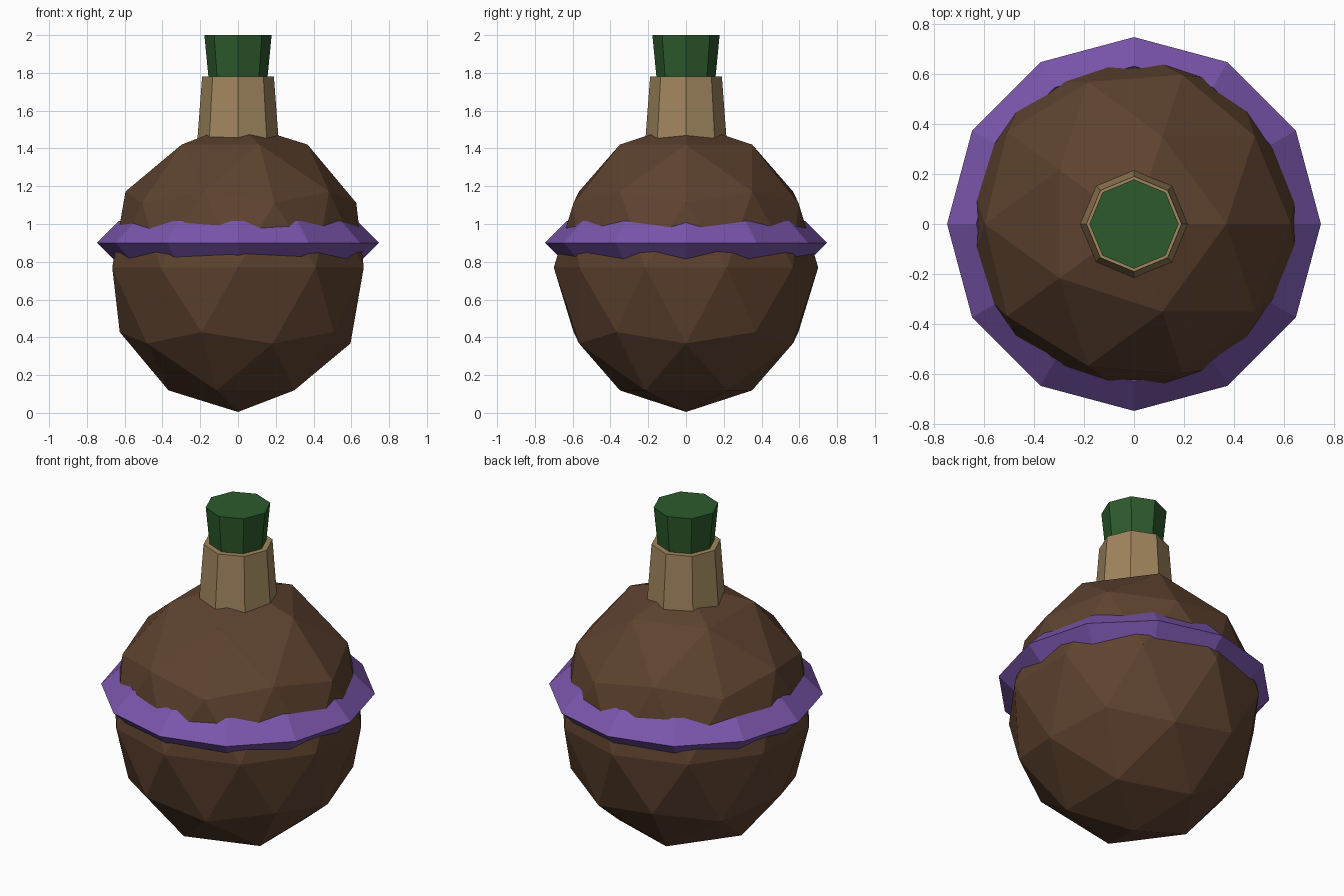
import bpy
import bmesh
import math
from mathutils import Vector

if "Cube" in bpy.data.objects:
    bpy.data.objects.remove(bpy.data.objects["Cube"])


def linear(c):
    c /= 255
    return c / 12.92 if c <= 0.04045 else ((c + 0.055) / 1.055) ** 2.4


def material(name, rgb):
    m = bpy.data.materials.new(name)
    m.diffuse_color = (*[linear(c) for c in rgb], 1)
    m.use_nodes = True
    m.node_tree.nodes["Principled BSDF"].inputs["Base Color"].default_value = m.diffuse_color
    return m


brown = material("dark brown", (94, 66, 47))
purple = material("purple", (122, 86, 172))
tan = material("tan", (160, 133, 94))
green = material("dark green", (45, 90, 45))


def finish(name, mat):
    ob = bpy.context.object
    ob.name = name
    ob.data.materials.append(mat)
    bpy.ops.object.shade_flat()
    return ob


def octagon_cone(name, mat, z0, z1, r0, r1):
    bpy.ops.mesh.primitive_cone_add(vertices=8, radius1=r0, radius2=r1,
                                    depth=z1 - z0, location=(0, 0, (z0 + z1) / 2))
    return finish(name, mat)


# Faceted round body, slightly taller than wide
bpy.ops.mesh.primitive_ico_sphere_add(subdivisions=2, radius=1, location=(0, 0, 0.77))
body = finish("flask_body", brown)
for v in body.data.vertices:
    v.co = Vector((v.co.x * 0.70, v.co.y * 0.70, v.co.z * 0.765))

# Diamond-section band around the body
bpy.ops.mesh.primitive_torus_add(major_segments=12, minor_segments=4,
                                 major_radius=0.63, minor_radius=0.116,
                                 location=(0, 0, 0.9))
finish("band", purple)

# Neck and stopper
octagon_cone("neck", tan, 1.38, 1.78, 0.22, 0.19)
octagon_cone("stopper", green, 1.68, 2.0, 0.147, 0.178)
